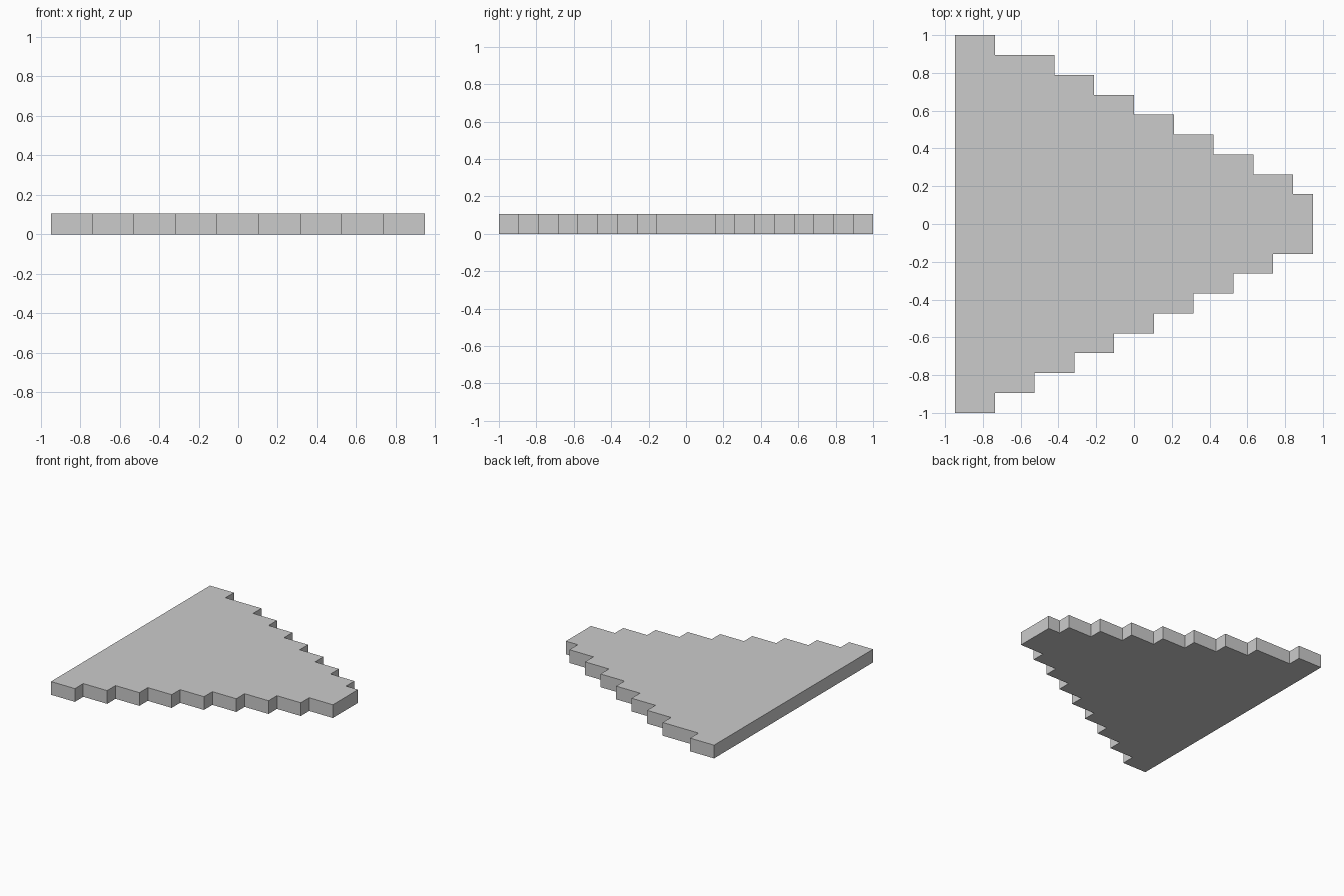
import bpy, bmesh

if "Cube" in bpy.data.objects:
    bpy.data.objects.remove(bpy.data.objects["Cube"])

U = 2 / 19          # one stud module
LEFT, TIP = -9, 9   # straight back edge and blunt tip, in modules

# Right-hand end of each one-module row, from the outer corner inward
front_ends = [-7, -5, -3, -1, 1, 3, 5, 7]
back_ends = [-7, -4, -2, 0, 2, 4, 6, 8]


def staircase(ends, side):
    """Stepped edge from the outer corner to the tip on one side (+1 / -1)."""
    pts = [(LEFT, side * 9.5)]
    for i, x in enumerate(ends):
        pts += [(x, side * (9.5 - i)), (x, side * (8.5 - i))]
    return pts + [(TIP, side * 1.5)]


# Wedge plate: stepped outline extruded one module up
outline = staircase(front_ends, -1) + staircase(back_ends, 1)[::-1]
bm = bmesh.new()
base = bm.faces.new([bm.verts.new((x * U, y * U, 0)) for x, y in outline])
top = bmesh.ops.extrude_face_region(bm, geom=[base], use_keep_orig=True)
bmesh.ops.translate(bm, vec=(0, 0, U),
                    verts=[v for v in top["geom"] if isinstance(v, bmesh.types.BMVert)])
bmesh.ops.recalc_face_normals(bm, faces=bm.faces)

mesh = bpy.data.meshes.new("stepped_wedge_plate")
bm.to_mesh(mesh)
bm.free()
bpy.context.collection.objects.link(bpy.data.objects.new("stepped_wedge_plate", mesh))
